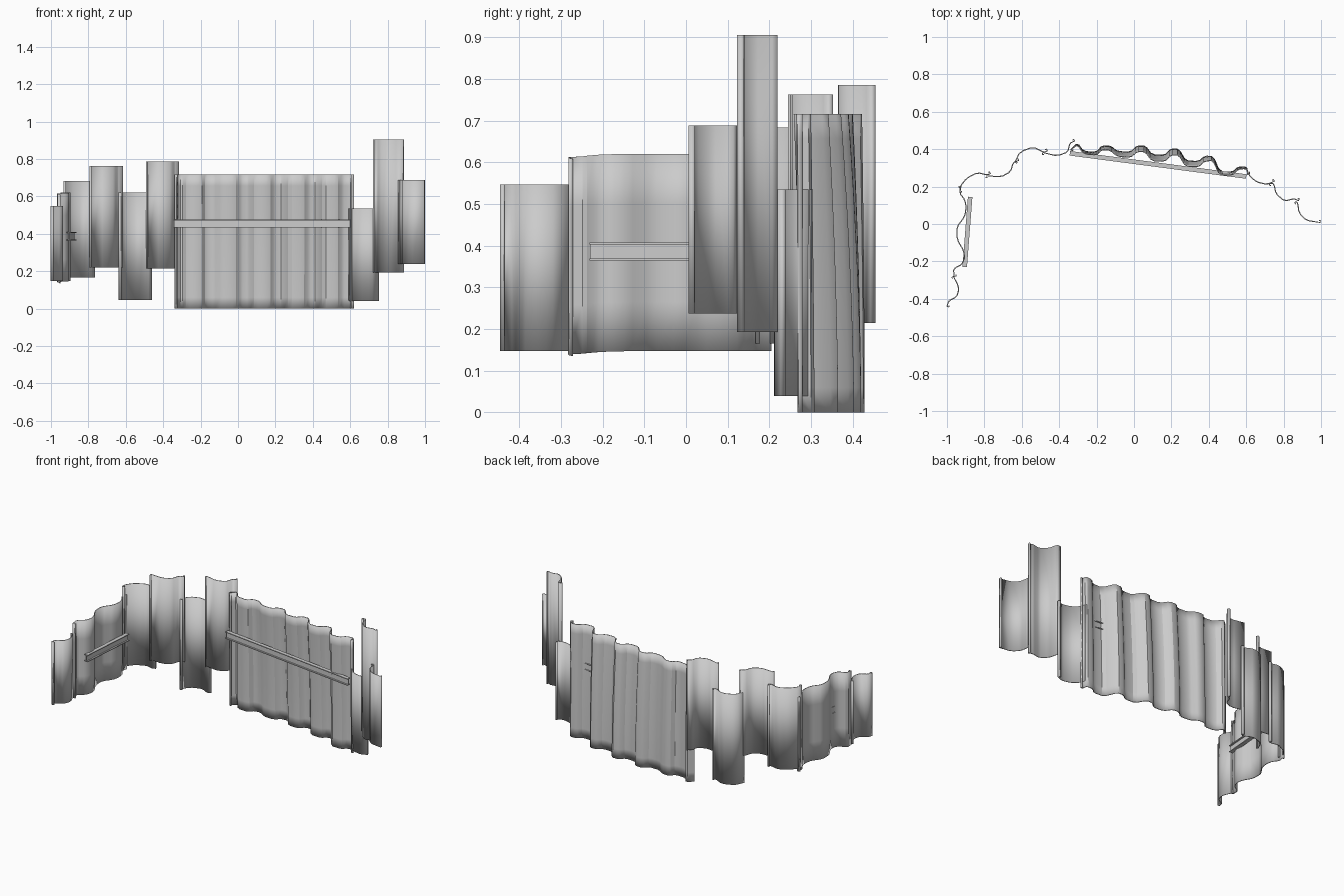
import bpy, bmesh, math
from mathutils import Vector

if "Cube" in bpy.data.objects:
    bpy.data.objects.remove(bpy.data.objects["Cube"])

THICK = 0.006


def finish(name, bm, solid=0):
    me = bpy.data.meshes.new(name)
    bm.to_mesh(me)
    bm.free()
    ob = bpy.data.objects.new(name, me)
    bpy.context.collection.objects.link(ob)
    if solid:
        mod = ob.modifiers.new("thickness", "SOLIDIFY")
        mod.thickness = solid
        mod.offset = 0
    bpy.context.view_layer.objects.active = ob
    ob.select_set(True)
    bpy.ops.object.shade_smooth_by_angle(angle=math.radians(25))
    ob.select_set(False)
    return ob


def round_corners(pts, r=0.2):
    out = [pts[0]]
    for a, b, c in zip(pts, pts[1:], pts[2:]):
        out += [b.lerp(a, r), b.lerp(c, r)]
    return out + [pts[-1]]


def claw(end, prev, side):
    # small interlock hook at a sheet edge
    d = (end - prev).normalized()
    n = Vector((-d.y, d.x)) * side
    return [end + n * 0.01, end + n * 0.01 - d * 0.008]


def sheet(name, pts, z0, z1, rows=1, warp=lambda t, h: (0, 0)):
    p = round_corners([Vector(q) for q in pts])
    p = claw(p[0], p[1], 1)[::-1] + p + claw(p[-1], p[-2], 1)
    bm = bmesh.new()
    grid = []
    for r in range(rows + 1):
        h = r / rows
        row = []
        for i, q in enumerate(p):
            dy, dz = warp(i / (len(p) - 1), h)
            row.append(bm.verts.new((q.x, q.y + dy, z0 + (z1 - z0) * h + dz)))
        grid.append(row)
    for a, b in zip(grid, grid[1:]):
        for i in range(len(p) - 1):
            bm.faces.new((a[i], a[i + 1], b[i + 1], b[i]))
    return finish(name, bm, THICK)


def beam(name, a, b, z, width=0.024, height=0.044, t=0.005):
    # I-section swept between two plan points
    a, b = Vector(a), Vector(b)
    d = (b - a).normalized()
    n = Vector((-d.y, d.x))
    w, h, s = width / 2, height / 2, t / 2
    half = [(w, -h), (w, -h + t), (s, -h + t), (s, h - t), (w, h - t), (w, h)]
    sec = half + [(-x, y) for x, y in reversed(half)]
    bm = bmesh.new()
    r0, r1 = [[bm.verts.new((*(e + n * x), z + y)) for x, y in sec] for e in (a, b)]
    for i in range(len(sec)):
        j = (i + 1) % len(sec)
        bm.faces.new((r0[i], r0[j], r1[j], r1[i]))
    bm.faces.new(r0[::-1])
    bm.faces.new(r1)
    bmesh.ops.recalc_face_normals(bm, faces=bm.faces)
    return finish(name, bm)


# left wing
sheet("left_end_sheet", [(-1, -.44), (-.99, -.41), (-.95, -.39), (-.938, -.36),
                         (-.94, -.33), (-.965, -.28)], .147, .547)
sheet("left_wing_sheets", [(-.962, -.28), (-.965, -.24), (-.92, -.215), (-.905, -.18),
                           (-.912, -.14), (-.945, -.085), (-.947, -.015), (-.905, .04),
                           (-.897, .09), (-.905, .13), (-.932, .165), (-.925, .2)],
      .147, .62, 4, lambda t, h: (0, -.012 * max(0, 1 - t / .4) ** 2))

# staggered corner sheets
sheet("corner_sheet_1", [(-.932, .17), (-.93, .2), (-.895, .245), (-.835, .275),
                         (-.785, .262), (-.768, .27)], .165, .683)
sheet("corner_sheet_2", [(-.79, .258), (-.71, .252), (-.66, .28), (-.645, .33),
                         (-.617, .34)], .22, .763)
sheet("corner_sheet_3", [(-.637, .33), (-.61, .385), (-.54, .412), (-.48, .382),
                         (-.463, .392)], .045, .62)
sheet("corner_sheet_4", [(-.488, .382), (-.41, .364), (-.355, .385), (-.342, .433),
                         (-.318, .443)], .215, .785)

# main corrugated wall, leaning towards the front near the top
peaks = [(-.32, .432), (-.145, .417), (.043, .417), (.222, .4), (.405, .362), (.585, .305)]
troughs = [.387, .387, .37, .337, .28]
prof = [(-.337, .4)]
for i, (x, y) in enumerate(peaks):
    prof += [(x - .027, y)] * (i > 0) + [(x + .018, y)]
    if i < 5:
        m = (x + peaks[i + 1][0]) / 2
        prof += [(m - .037, troughs[i]), (m + .033, troughs[i] - .003)]
prof.append((.607, .27))
sheet("main_wall", prof, 0, .716, 12,
      lambda t, h: (-.032 * h ** 1.7 * math.sin(math.pi * t), 0))

# right end sheets
sheet("right_sheet_1", [(.602, .3), (.615, .26), (.655, .225), (.71, .212),
                        (.75, .228)], .04, .535)
sheet("right_sheet_2", [(.725, .217), (.747, .217), (.76, .16), (.805, .123),
                        (.855, .135), (.88, .125)], .193, .905)
sheet("right_sheet_3", [(.866, .12), (.876, .11), (.882, .06), (.92, .02),
                        (.995, .008)], .237, .688)

# horizontal walers
beam("main_waler", (-.343, .378), (.6, .254), .454)
beam("left_waler", (-.876, .145), (-.905, -.23), .386)
